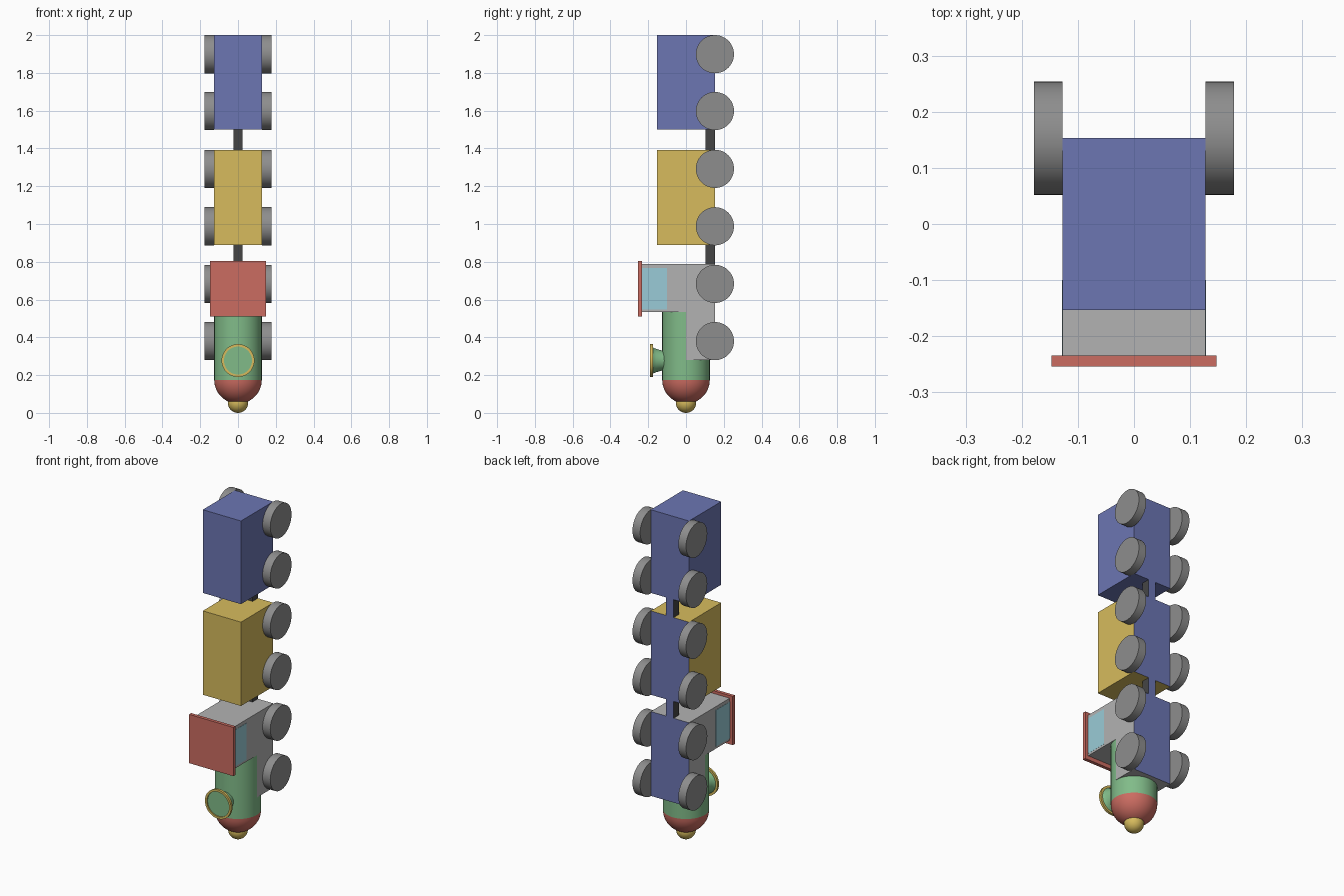
import bpy, bmesh, math
from mathutils import Matrix

if "Cube" in bpy.data.objects:
    bpy.data.objects.remove(bpy.data.objects["Cube"])

HALF_W, FLOOR = 0.127, 0.153      # body half width, underside plane (y)
SEG = 48


def material(name, rgb):
    m = bpy.data.materials.new(name)
    m.diffuse_color = (*rgb, 1)
    m.use_nodes = True
    m.node_tree.nodes["Principled BSDF"].inputs["Base Color"].default_value = m.diffuse_color
    return m


GREEN = material("green", (0.22, 0.50, 0.25))
RED = material("red", (0.60, 0.15, 0.12))
YELLOW = material("yellow", (0.68, 0.50, 0.11))
BLUE = material("blue", (0.15, 0.18, 0.45))
CYAN = material("cyan", (0.32, 0.60, 0.68))
DARK = material("dark", (0.06, 0.06, 0.06))
GREY = material("grey", (0.45, 0.45, 0.45))
WHEEL = material("wheel_grey", (0.27, 0.27, 0.27))


def finish(name, bm, mat, underside=None):
    bmesh.ops.remove_doubles(bm, verts=bm.verts, dist=1e-5)
    bmesh.ops.recalc_face_normals(bm, faces=bm.faces)
    me = bpy.data.meshes.new(name)
    me.materials.append(mat)
    if underside:                  # faces on the floor plane get another colour
        me.materials.append(underside)
        bm.normal_update()
        for f in bm.faces:
            if f.normal.y > 0.9 and f.calc_center_median().y > FLOOR - 0.01:
                f.material_index = 1
    bm.to_mesh(me)
    bm.free()
    ob = bpy.data.objects.new(name, me)
    bpy.context.collection.objects.link(ob)
    return ob


def prism(name, outline, x0, x1, mat, underside=None):
    """Extrude a (y, z) outline along x."""
    bm = bmesh.new()
    face = bm.faces.new([bm.verts.new((x0, y, z)) for y, z in outline])
    ext = bmesh.ops.extrude_face_region(bm, geom=[face])
    verts = [v for v in ext["geom"] if isinstance(v, bmesh.types.BMVert)]
    bmesh.ops.translate(bm, verts=verts, vec=(x1 - x0, 0, 0))
    return finish(name, bm, mat, underside)


def box(name, x0, x1, y0, y1, z0, z1, mat, underside=None):
    return prism(name, [(y0, z0), (y1, z0), (y1, z1), (y0, z1)], x0, x1, mat, underside)


def lathe(name, profile, mat, matrix=Matrix(), closed=False):
    """Revolve (radius, height) points about z, then place with matrix."""
    bm = bmesh.new()
    rings = [[bm.verts.new((r * math.cos(2 * math.pi * i / SEG),
                            r * math.sin(2 * math.pi * i / SEG), h))
              for i in range(SEG)] for r, h in profile]
    pairs = list(zip(rings, rings[1:]))
    if closed:
        pairs.append((rings[-1], rings[0]))
    for a, b in pairs:
        for i in range(SEG):
            j = (i + 1) % SEG
            bm.faces.new((a[i], a[j], b[j], b[i]))
    bm.transform(matrix)
    ob = finish(name, bm, mat)
    bpy.ops.object.select_all(action='DESELECT')
    ob.select_set(True)
    bpy.context.view_layer.objects.active = ob
    bpy.ops.object.shade_smooth_by_angle(angle=math.radians(35))
    return ob


def arc(radius, centre, a0, a1, n=14):
    return [(max(0, radius * math.cos(a)), centre + radius * math.sin(a))
            for a in (math.radians(a0 + (a1 - a0) * i / n) for i in range(n + 1))]


# Wagons
box("rear_wagon", -HALF_W, HALF_W, -FLOOR, FLOOR, 1.50, 2.0, BLUE, BLUE)
box("middle_wagon", -HALF_W, HALF_W, -FLOOR, FLOOR, 0.888, 1.392, YELLOW, BLUE)

# Couplings
for label, z0, z1 in (("front", 0.785, 0.888), ("rear", 1.392, 1.50)):
    box(label + "_coupling", -0.025, 0.025, 0.102, FLOOR, z0, z1, DARK, BLUE)

# Engine cab and chassis as one L-shaped block
prism("cab_and_chassis", [(FLOOR, 0.28), (FLOOR, 0.787), (-0.235, 0.787),
                          (-0.235, 0.534), (0, 0.534), (0, 0.28)],
      -HALF_W, HALF_W, GREY, BLUE)
box("cab_roof", -0.147, 0.147, -0.254, -0.234, 0.51, 0.803, RED)
for s, side in ((1, "right"), (-1, "left")):
    xs = sorted((s * (HALF_W - 0.01), s * (HALF_W + 0.001)))
    box(side + "_window", *xs, -0.234, -0.10, 0.547, 0.766, CYAN)

# Boiler, nose and buffer knob
lathe("boiler", [(0, 0.175), (0.126, 0.175), (0.126, 0.536), (0, 0.536)], GREEN)
lathe("nose", arc(0.126, 0.175, 0, -90), RED)
lathe("nose_knob", arc(0.054, 0.054, -90, 90, 20), YELLOW)

# Funnel pointing to -y, with a rim ring
to_front = Matrix.Translation((0, 0, 0.277)) @ Matrix.Rotation(math.pi / 2, 4, 'X')
lathe("funnel", [(0, 0.09), (0.05, 0.09), (0.051, 0.115), (0.055, 0.135), (0.062, 0.158),
                 (0.07, 0.178), (0.077, 0.183), (0, 0.183)], GREEN, to_front)
lathe("funnel_rim", [(0.074, 0.176), (0.087, 0.176), (0.087, 0.19), (0.074, 0.19)],
      YELLOW, to_front, closed=True)

# Wheels, two pairs per vehicle
for n, z in enumerate((0.38, 0.683, 0.988, 1.292, 1.598, 1.899), 1):
    for s, side in ((1, "right"), (-1, "left")):
        place = Matrix.Translation((s * 0.1525, FLOOR, z)) @ Matrix.Rotation(math.pi / 2, 4, 'Y')
        lathe(f"{side}_wheel_{n}", [(0, -0.0255), (0.101, -0.0255), (0.101, 0.0255), (0, 0.0255)],
              WHEEL, place)
